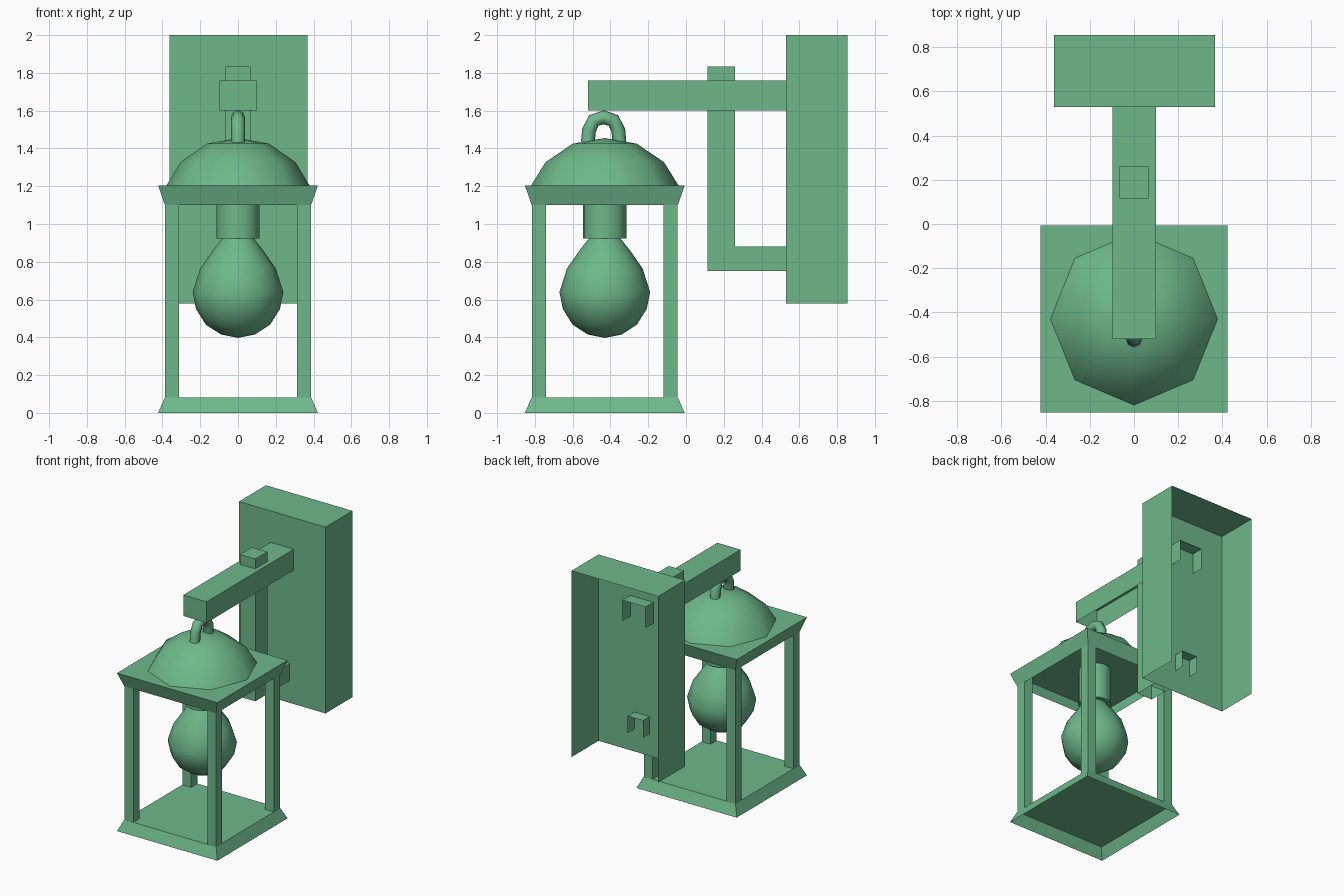
import bpy, bmesh, math
from mathutils import Matrix

if "Cube" in bpy.data.objects:
    bpy.data.objects.remove(bpy.data.objects["Cube"])

CY = -0.43  # lantern axis

# Green paint shared by every part
paint = bpy.data.materials.new("green_paint")
paint.diffuse_color = (0.155, 0.483, 0.254, 1)
paint.use_nodes = True
paint.node_tree.nodes["Principled BSDF"].inputs["Base Color"].default_value = paint.diffuse_color


def add_object(name, bm):
    mesh = bpy.data.meshes.new(name)
    bm.to_mesh(mesh)
    bm.free()
    mesh.materials.append(paint)
    ob = bpy.data.objects.new(name, mesh)
    bpy.context.collection.objects.link(ob)
    return ob


def smooth(ob, angle):
    bpy.ops.object.select_all(action='DESELECT')
    ob.select_set(True)
    bpy.context.view_layer.objects.active = ob
    bpy.ops.object.shade_smooth_by_angle(angle=math.radians(angle))


def box(name, x, y, z, skip=(), top_scale=1.0):
    """Box between (min, max) pairs; skip lists open sides such as '-z'."""
    bm = bmesh.new()
    bmesh.ops.create_cube(bm, size=1)
    dirs = {'x': 0, 'y': 1, 'z': 2}
    bm.normal_update()
    gone = [f for f in bm.faces for s in skip
            if f.normal[dirs[s[1]]] * (1 if s[0] == '+' else -1) > 0.9]
    bmesh.ops.delete(bm, geom=gone, context='FACES')
    for v in bm.verts:
        if v.co.z > 0:
            v.co.x *= top_scale
            v.co.y *= top_scale
        for i, (a, b) in enumerate((x, y, z)):
            v.co[i] = (a + b) / 2 + v.co[i] * (b - a)
    return add_object(name, bm)


def lathe(name, profile, sides, angle=60, y_scale=1.0):
    bm = bmesh.new()
    vs = [bm.verts.new((r, 0, z)) for r, z in profile]
    es = [bm.edges.new(p) for p in zip(vs, vs[1:])]
    bmesh.ops.spin(bm, geom=vs + es, cent=(0, 0, 0), axis=(0, 0, 1),
                   angle=2 * math.pi, steps=sides)
    bmesh.ops.remove_doubles(bm, verts=bm.verts[:], dist=1e-4)
    bmesh.ops.recalc_face_normals(bm, faces=bm.faces[:])
    bm.transform(Matrix.Translation((0, CY, 0)) @ Matrix.Diagonal((1, y_scale, 1, 1)))
    ob = add_object(name, bm)
    smooth(ob, angle)
    return ob


# Wall plate: shell open at the back and bottom
box("wall_plate", (-0.363, 0.367), (0.53, 0.855), (0.58, 2.0), ('+y', '-z'))

# Bracket: beams open underneath, ends running through the plate
box("upper_arm", (-0.097, 0.099), (-0.52, 0.625), (1.60, 1.76), ('+y', '-z'))
box("bracket_post", (-0.065, 0.065), (0.115, 0.26), (0.75, 1.835), ('-z',))
box("lower_arm", (-0.065, 0.065), (0.26, 0.61), (0.75, 0.88), ('-y', '+y', '-z'))

# Lantern base and cap: flared trays
R, r = 0.423, 0.387
wide_x, wide_y = (-R, R), (CY - R, CY + R)
box("lantern_base", wide_x, wide_y, (0.0, 0.082), ('-z',), r / R)
box("lantern_cap", (-r, r), (CY - r, CY + r), (1.10, 1.205), ('-z',), R / r)

# Four corner posts
for sx, side in ((-1, "left"), (1, "right")):
    for sy, end in ((-1, "front"), (1, "back")):
        xs = sorted((sx * 0.312, sx * 0.386))
        ys = sorted((CY + sy * 0.312, CY + sy * 0.386))
        box(f"{end}_{side}_post", xs, ys, (0.082, 1.2), ('-z', '+z'))

# Domed roof
lathe("roof_dome", [(0.378, 1.205), (0.305, 1.327), (0.165, 1.425), (0, 1.455)],
      8, 70, 1.03)

# Socket and bulb
lathe("bulb_socket", [(0.115, 1.2), (0.115, 0.923), (0, 0.923)], 16)
lathe("bulb", [(0.07, 0.94), (0.13, 0.865), (0.20, 0.765), (0.24, 0.64),
               (0.222, 0.55), (0.17, 0.467), (0.09, 0.415), (0, 0.397)], 12)

# Hanging loop
cu = bpy.data.curves.new("hanging_loop", 'CURVE')
cu.dimensions = '3D'
cu.bevel_depth = 0.037
cu.bevel_resolution = 2
cu.materials.append(paint)
path = [(-0.085, 1.41), (-0.078, 1.495), (-0.052, 1.548), (0, 1.565),
        (0.052, 1.548), (0.078, 1.495), (0.085, 1.41)]
sp = cu.splines.new('POLY')
sp.points.add(len(path) - 1)
for p, (dy, z) in zip(sp.points, path):
    p.co = (0, CY - 0.006 + dy, z, 1)
loop = bpy.data.objects.new("hanging_loop", cu)
bpy.context.collection.objects.link(loop)
bpy.ops.object.select_all(action='DESELECT')
loop.select_set(True)
bpy.context.view_layer.objects.active = loop
bpy.ops.object.convert(target='MESH')
smooth(bpy.context.view_layer.objects.active, 60)
